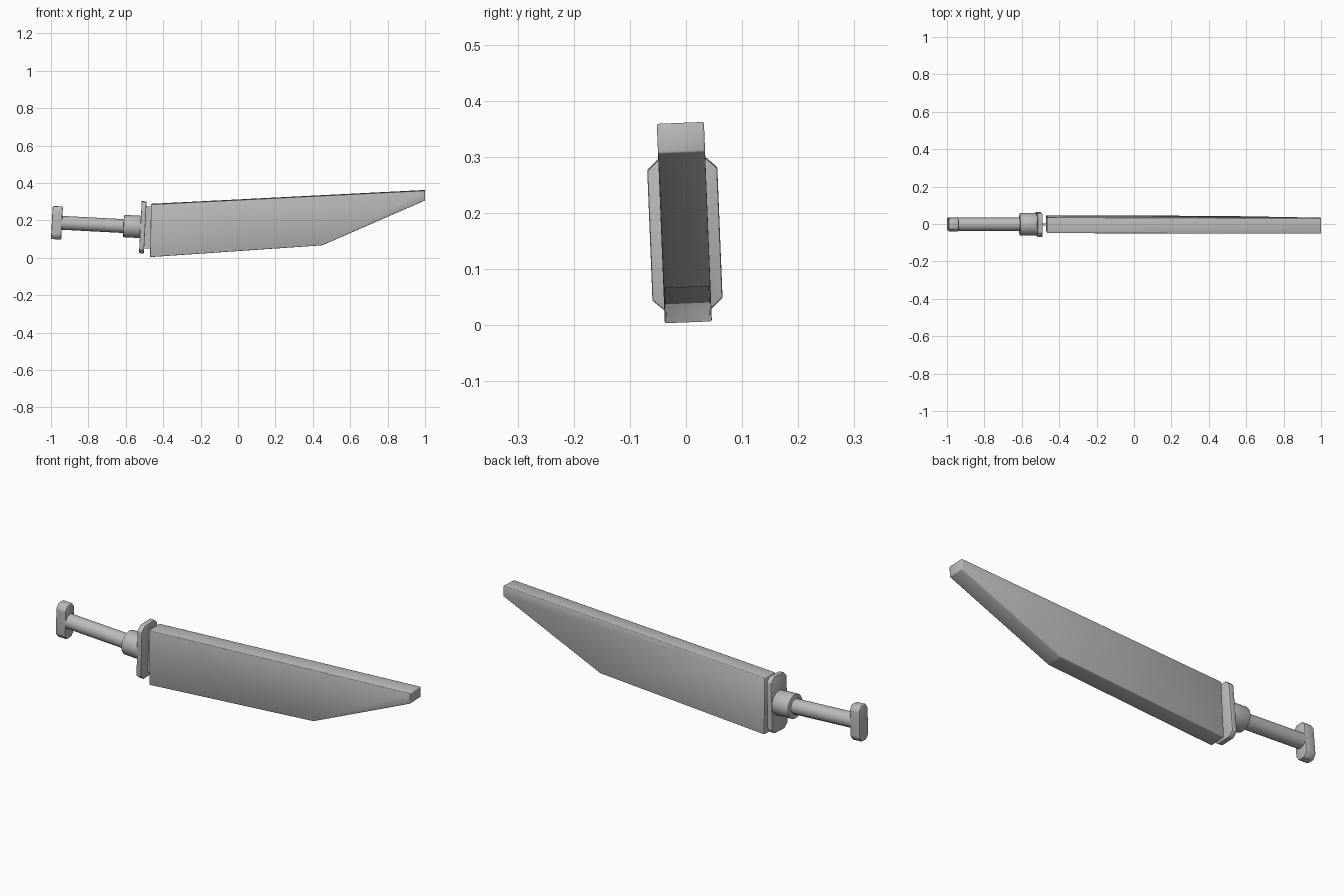
import bpy, bmesh, math
from mathutils import Matrix, Vector

cube = bpy.data.objects.get("Cube")
if cube:
    bpy.data.objects.remove(cube, do_unlink=True)

steel = bpy.data.materials.new("grey_steel")
steel.use_nodes = True
steel.diffuse_color = (0.5, 0.5, 0.5, 1)
steel.node_tree.nodes["Principled BSDF"].inputs["Base Color"].default_value = (0.5, 0.5, 0.5, 1)

ROLL = Matrix.Rotation(math.radians(2.3), 4, 'X')    # whole sword rolls slightly
PITCH = Matrix.Rotation(math.radians(3), 4, 'Y')     # hilt dips towards the blade


def prism(name, outline, axis, depth, matrix, bevel=0.0, angle=35):
    """Extrude a 2D outline by depth, centred along axis."""
    bm = bmesh.new()
    def place(u, v, d):
        return (d, u, v) if axis == 'X' else (u, d, v)
    face = bm.faces.new([bm.verts.new(place(u, v, -depth / 2)) for u, v in outline])
    side = bmesh.ops.extrude_face_region(bm, geom=[face])
    moved = [g for g in side["geom"] if isinstance(g, bmesh.types.BMVert)]
    bmesh.ops.translate(bm, verts=moved, vec=place(0, 0, depth))
    if bevel:
        bmesh.ops.bevel(bm, geom=bm.edges[:], offset=bevel, segments=2,
                        profile=0.5, affect='EDGES', clamp_overlap=True)
    bmesh.ops.recalc_face_normals(bm, faces=bm.faces)
    bm.transform(matrix)
    mesh = bpy.data.meshes.new(name)
    bm.to_mesh(mesh)
    bm.free()
    mesh.materials.append(steel)
    obj = bpy.data.objects.new(name, mesh)
    bpy.context.collection.objects.link(obj)
    bpy.ops.object.select_all(action='DESELECT')
    obj.select_set(True)
    bpy.context.view_layer.objects.active = obj
    bpy.ops.object.shade_smooth_by_angle(angle=math.radians(angle))
    return obj


def slab(half_w, half_h, cut_w, cut_h):
    """Rectangle with its four corners cut off."""
    w, h = half_w, half_h
    return [(w, -h + cut_h), (w, h - cut_h), (w - cut_w, h), (-w + cut_w, h),
            (-w, h - cut_h), (-w, -h + cut_h), (-w + cut_w, -h), (w - cut_w, -h)]


def ring(radius_y, radius_z, count):
    return [(radius_y * math.cos(a), radius_z * math.sin(a))
            for a in (2 * math.pi * i / count for i in range(count))]


def hilt_place(x, z):
    return Matrix.Translation((x, -0.002, z)) @ PITCH @ ROLL


# Blade: broad slab with a slanted point
pivot = Matrix.Translation((0, -0.002, 0.16))
blade = [(-0.47, 0.005), (0.45, 0.068), (1.0, 0.308), (1.0, 0.361), (-0.465, 0.287)]
prism("blade", blade, 'Y', 0.084, pivot @ ROLL @ Matrix.Translation((0, 0, -0.16)),
      bevel=0.003, angle=60)

# Thin tang between guard and blade
tang = [(-0.52, 0.05), (-0.45, 0.05), (-0.45, 0.275), (-0.50, 0.275)]
prism("tang", tang, 'Y', 0.012, Matrix.Translation((0, -0.003, 0)))

# Guard plate, collar, grip and pommel along the tilted hilt axis
prism("guard", slab(0.0625, 0.138, 0.024, 0.022), 'X', 0.026, hilt_place(-0.509, 0.163), 0.003)
prism("collar", ring(0.060, 0.060, 24), 'X', 0.10, hilt_place(-0.562, 0.167), 0.004)
prism("grip", ring(0.036, 0.037, 16), 'X', 0.37, hilt_place(-0.775, 0.178))
prism("pommel", slab(0.035, 0.088, 0.016, 0.022), 'X', 0.055, hilt_place(-0.968, 0.187), 0.006)
